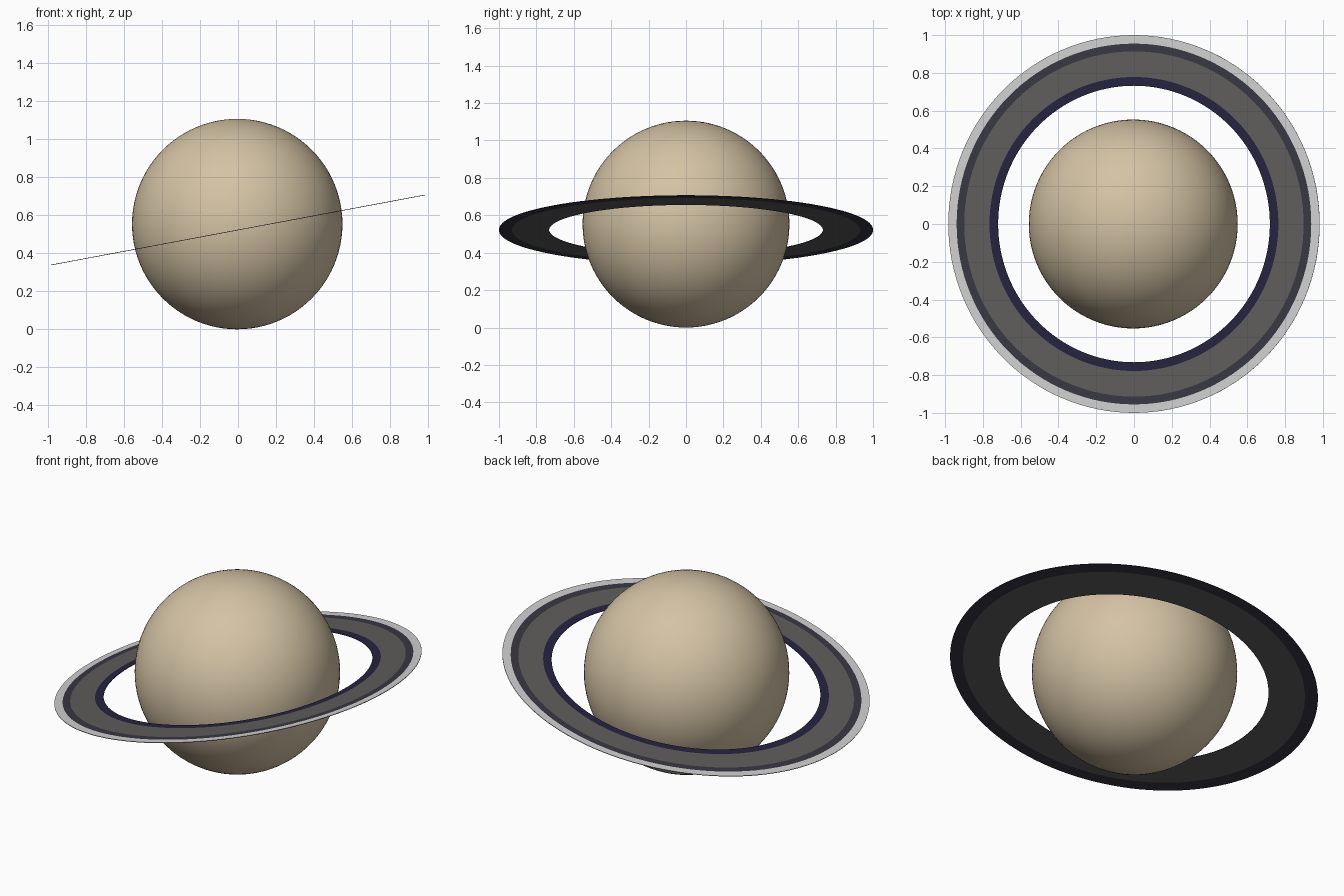
import bpy, bmesh, math

if "Cube" in bpy.data.objects:
    bpy.data.objects.remove(bpy.data.objects["Cube"])


def material(name, rgb):
    """Flat colour from 0-255 sRGB values."""
    lin = [(c / 255 / 12.92) if c < 10 else ((c / 255 + 0.055) / 1.055) ** 2.4 for c in rgb]
    m = bpy.data.materials.new(name)
    m.diffuse_color = (*lin, 1.0)
    m.use_nodes = True
    m.node_tree.nodes["Principled BSDF"].inputs["Base Color"].default_value = m.diffuse_color
    return m


sand = material("sand", (212, 195, 164))
navy = material("navy", (36, 35, 63))
grey = material("mid_grey", (94, 93, 91))
slate = material("dark_slate", (56, 55, 67))
pale = material("pale_grey", (208, 208, 208))


def add_object(name, bm, mats):
    mesh = bpy.data.meshes.new(name)
    bm.to_mesh(mesh)
    bm.free()
    for m in mats:
        mesh.materials.append(m)
    ob = bpy.data.objects.new(name, mesh)
    bpy.context.collection.objects.link(ob)
    return ob


# Planet globe, smooth shaded, resting on z = 0
R = 0.553
bm = bmesh.new()
bmesh.ops.create_uvsphere(bm, u_segments=96, v_segments=48, radius=R)
for f in bm.faces:
    f.smooth = True
globe = add_object("planet_globe", bm, [sand])
globe.location = (-0.004, 0, R)

# Thin banded ring: lathe of a closed (radius, height) profile;
# each entry also holds the colour index of the band that follows it
T = 0.0015
profile = [
    (0.732, T, 0),    # top: navy inner band
    (0.778, T, 1),    # top: wide grey band
    (0.914, T, 2),    # top: dark gap
    (0.955, T, 3),    # top: pale outer band
    (1.0, T, 2),      # outer rim
    (1.0, -T, 2),     # underside: dark outer band
    (0.93, -T, 1),    # underside: wide grey band
    (0.732, -T, 0),   # inner rim
]
SEG = 128
bm = bmesh.new()
loops = []
for r, z, _ in profile:
    loops.append([bm.verts.new((r * math.cos(2 * math.pi * i / SEG),
                                r * math.sin(2 * math.pi * i / SEG), z))
                  for i in range(SEG)])
for k, (_, _, colour) in enumerate(profile):
    a, b = loops[k], loops[(k + 1) % len(loops)]
    for i in range(SEG):
        j = (i + 1) % SEG
        f = bm.faces.new((a[i], b[i], b[j], a[j]))
        f.material_index = colour
bmesh.ops.recalc_face_normals(bm, faces=bm.faces)
ring = add_object("planet_ring", bm, [navy, grey, slate, pale])
ring.location = (0, 0, 0.522)
ring.rotation_euler = (0, math.radians(-10.6), 0)
